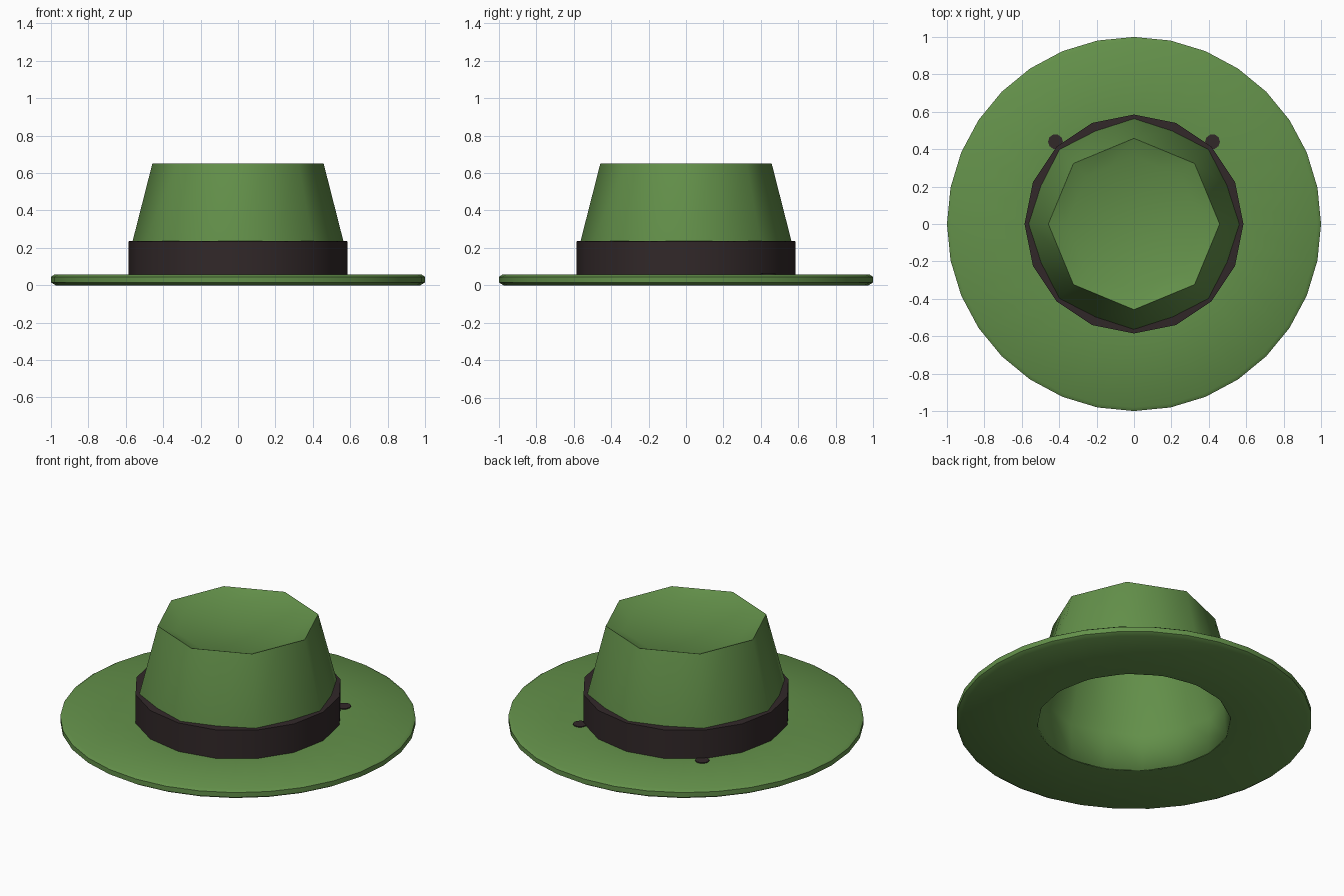
import bpy, bmesh, math

if "Cube" in bpy.data.objects:
    bpy.data.objects.remove(bpy.data.objects["Cube"])


def material(name, colour):
    m = bpy.data.materials.new(name)
    m.diffuse_color = (*colour, 1)
    m.use_nodes = True
    m.node_tree.nodes["Principled BSDF"].inputs["Base Color"].default_value = m.diffuse_color
    return m


green = material("felt_green", (0.125, 0.28, 0.068))
dark = material("band_dark", (0.031, 0.021, 0.022))


def lathe(name, profile, sides, mat, angle, closed=False, cap=None):
    """Spin rows of (radius, z, pull); pull draws in every odd corner."""
    bm = bmesh.new()
    rings = []
    for r, z, pull in profile:
        ring = []
        for i in range(sides):
            a = 2 * math.pi * i / sides
            k = r * (pull if i % 2 else 1)
            ring.append(bm.verts.new((k * math.cos(a), k * math.sin(a), z)))
        rings.append(ring)
    pairs = list(zip(rings, rings[1:]))
    if closed:
        pairs.append((rings[-1], rings[0]))
    for lo, hi in pairs:
        for i in range(sides):
            j = (i + 1) % sides
            bm.faces.new((lo[i], lo[j], hi[j], hi[i]))
    if cap is not None:
        c = bm.verts.new((0, 0, cap))
        for i in range(sides):
            bm.faces.new((rings[-1][i], rings[-1][(i + 1) % sides], c))
    if closed:
        bmesh.ops.recalc_face_normals(bm, faces=bm.faces)
    me = bpy.data.meshes.new(name)
    bm.to_mesh(me)
    bm.free()
    me.materials.append(mat)
    ob = bpy.data.objects.new(name, me)
    bpy.context.collection.objects.link(ob)
    bpy.ops.object.select_all(action='DESELECT')
    ob.select_set(True)
    bpy.context.view_layer.objects.active = ob
    bpy.ops.object.shade_smooth_by_angle(angle=math.radians(angle))
    return ob


# Flat brim with a softened rim and a head opening
lathe("brim", [(0.545, 0, 1), (0.975, 0, 1), (1, 0.015, 1), (1, 0.045, 1),
               (0.98, 0.058, 1), (0.57, 0.058, 1)], 32, green, 50, closed=True)

# Eight-sided tapered crown with a dented top
chord = math.cos(math.pi / 8)
crown = lathe("crown", [(0.56, 0.003, 1), (0.565, 0.23, 0.955), (0.458, 0.65, chord),
                        (0.36, 0.61, chord)], 16, green, 60, cap=0.59)
shell = crown.modifiers.new("felt_thickness", 'SOLIDIFY')
shell.thickness = 0.015
shell.offset = -1

# Ribbon band around the foot of the crown
lathe("hat_band", [(0.585, 0.05, 1), (0.585, 0.235, 1), (0.563, 0.237, 0.955),
                   (0.562, 0.05, 1)], 16, dark, 40, closed=True)

# Small dark ribbon ends lying on the brim at the back
for side, label in ((-1, "left"), (1, "right")):
    tip = lathe("ribbon_end_" + label, [(0.04, 0.056, 1), (0.04, 0.063, 1)],
                10, dark, 40, cap=0.063)
    tip.location = (side * 0.42, 0.44, 0)
